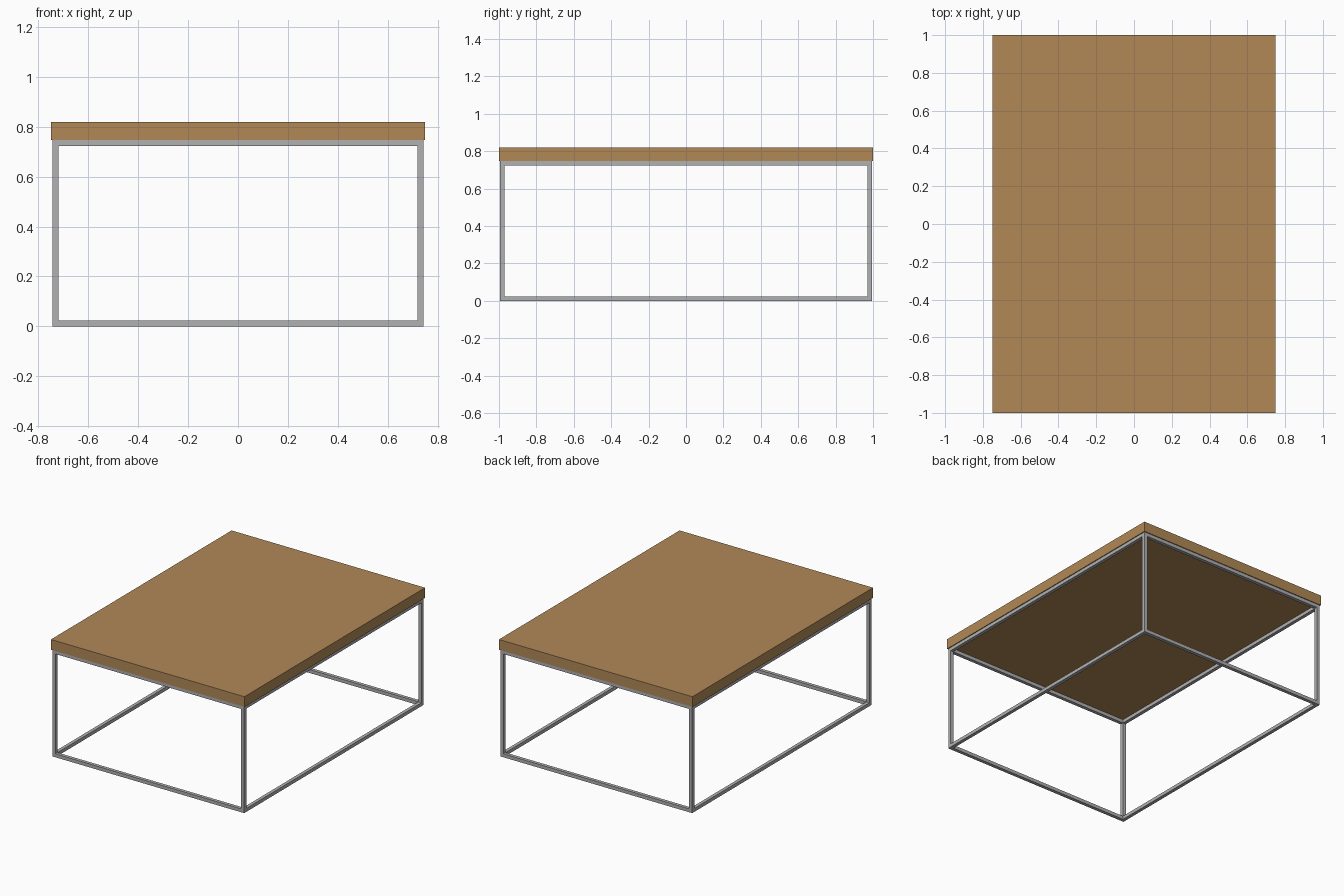
import bpy

if "Cube" in bpy.data.objects:
    bpy.data.objects.remove(bpy.data.objects["Cube"])

def material(name, rgb):
    m = bpy.data.materials.new(name)
    m.diffuse_color = (*rgb, 1)
    m.use_nodes = True
    m.node_tree.nodes["Principled BSDF"].inputs["Base Color"].default_value = m.diffuse_color
    return m

wood = material("warm_wood", (0.44, 0.25, 0.095))
steel = material("grey_steel", (0.44, 0.44, 0.45))

def box(name, lo, hi, mat):
    """Axis-aligned box between two corners."""
    bpy.ops.mesh.primitive_cube_add(size=1, location=[(a + b) / 2 for a, b in zip(lo, hi)])
    ob = bpy.context.object
    ob.name = name
    ob.scale = [b - a for a, b in zip(lo, hi)]
    bpy.ops.object.transform_apply(location=False, rotation=False, scale=True)
    ob.data.materials.append(mat)
    return ob

X, Y, H, T = 0.744, 0.994, 0.748, 0.024   # frame half sizes, height, bar thickness

# Thick table top
box("table_top", (-0.75, -1, H), (0.75, 1, 0.82), wood)

# Four corner legs
for sx, side in ((-1, "left"), (1, "right")):
    for sy, end in ((-1, "front"), (1, "back")):
        x = sorted((sx * X, sx * (X - T)))
        y = sorted((sy * Y, sy * (Y - T)))
        box(f"{end}_{side}_leg", (x[0], y[0], T), (x[1], y[1], H - T), steel)

# Lower and upper rails, mitre-free: long rails run through, short rails fit between
for z, level in ((0, "lower"), (H - T, "upper")):
    for s, side, end in ((-1, "left", "front"), (1, "right", "back")):
        x = sorted((s * X, s * (X - T)))
        y = sorted((s * Y, s * (Y - T)))
        box(f"{level}_{side}_rail", (x[0], -Y, z), (x[1], Y, z + T), steel)
        box(f"{level}_{end}_rail", (-X + T, y[0], z), (X - T, y[1], z + T), steel)
